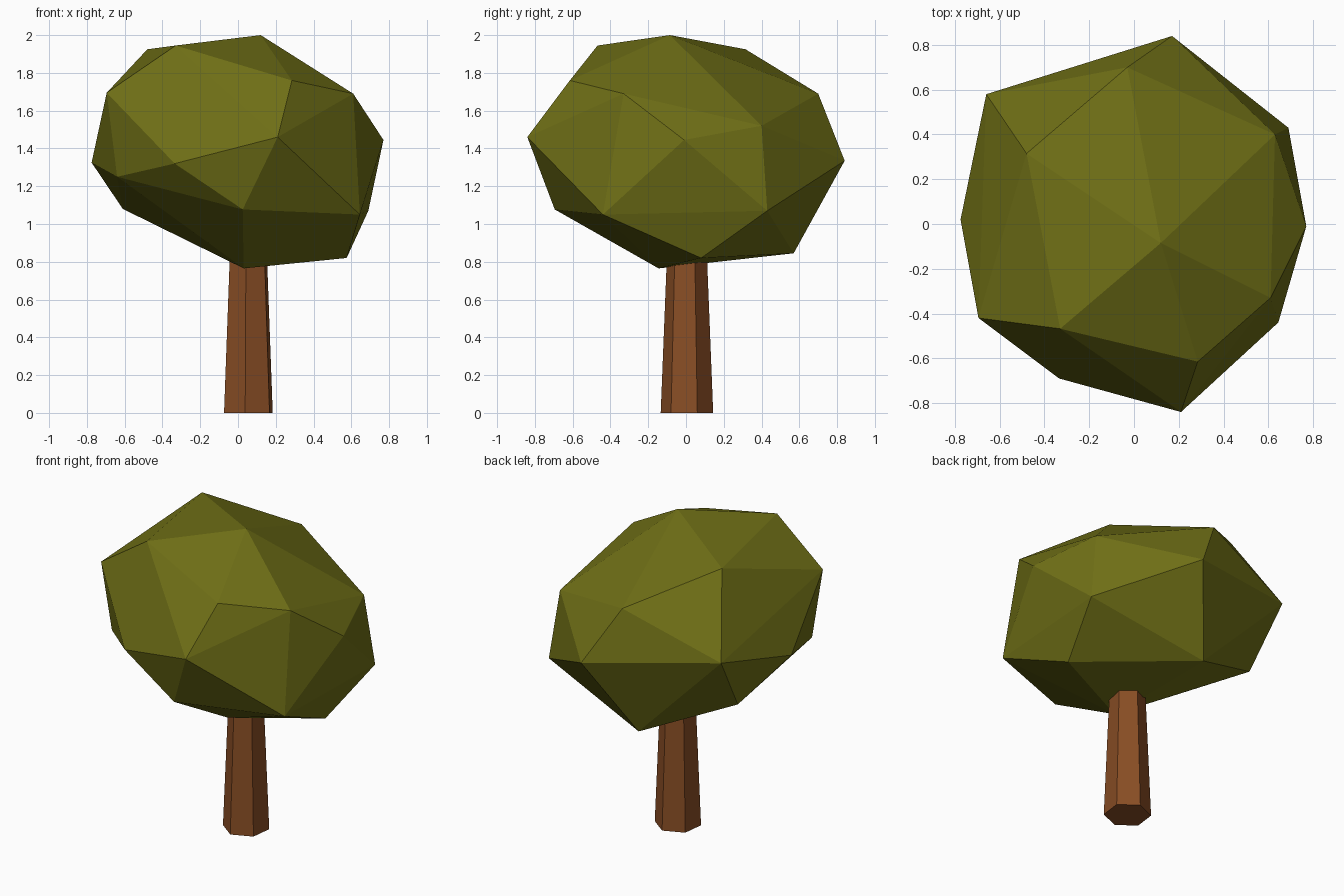
import bpy, bmesh, math
from mathutils import Matrix

if "Cube" in bpy.data.objects:
    bpy.data.objects.remove(bpy.data.objects["Cube"])


def material(name, rgb):
    m = bpy.data.materials.new(name)
    m.diffuse_color = (*rgb, 1)
    m.use_nodes = True
    m.node_tree.nodes["Principled BSDF"].inputs["Base Color"].default_value = m.diffuse_color
    return m


def add_object(name, bm, mat):
    bmesh.ops.recalc_face_normals(bm, faces=bm.faces)
    mesh = bpy.data.meshes.new(name)
    bm.to_mesh(mesh)
    bm.free()
    mesh.materials.append(mat)
    obj = bpy.data.objects.new(name, mesh)
    bpy.context.collection.objects.link(obj)
    return obj


# Trunk: tapered hexagonal post whose top is buried in the foliage
HEIGHT = 1.0
bm = bmesh.new()
bmesh.ops.create_cone(
    bm, cap_ends=True, segments=6, radius1=0.14, radius2=0.10, depth=HEIGHT)
# cone vertices start on an axis that has a corner on +y; 83 degrees = 23 + 60
first = max(bm.verts, key=lambda v: v.co.y)
turn = math.radians(83) - math.atan2(first.co.y, first.co.x)
bmesh.ops.transform(
    bm, verts=bm.verts,
    matrix=Matrix.Translation((0.055, 0.005, HEIGHT / 2)) @ Matrix.Rotation(turn, 4, 'Z'))
add_object("trunk", bm, material("bark", (0.25, 0.075, 0.018)))

# Foliage: faceted crown, the convex hull of its irregular corner points
corners = [
    # top
    (0.12, -0.085, 2.0), (-0.48, 0.315, 1.925), (-0.33, -0.468, 1.945),
    # upper ring
    (0.285, -0.615, 1.76), (0.61, -0.33, 1.69), (0.63, 0.40, 1.52),
    (-0.03, 0.70, 1.69), (-0.695, -0.42, 1.695),
    # widest ring
    (0.77, -0.01, 1.445), (0.17, 0.84, 1.335), (-0.66, 0.58, 1.455),
    (-0.775, 0.02, 1.325), (-0.64, -0.387, 1.25), (-0.335, -0.69, 1.32),
    (0.21, -0.84, 1.46),
    # lower ring
    (0.69, 0.43, 1.07), (0.645, -0.44, 1.05), (0.025, -0.695, 1.077),
    (-0.61, 0.337, 1.08),
    # underside
    (0.575, 0.08, 0.82), (0.03, -0.145, 0.765), (-0.057, 0.57, 0.845),
]
bm = bmesh.new()
for c in corners:
    bm.verts.new(c)
bmesh.ops.convex_hull(bm, input=bm.verts)
add_object("foliage", bm, material("leaves", (0.16, 0.16, 0.008)))
